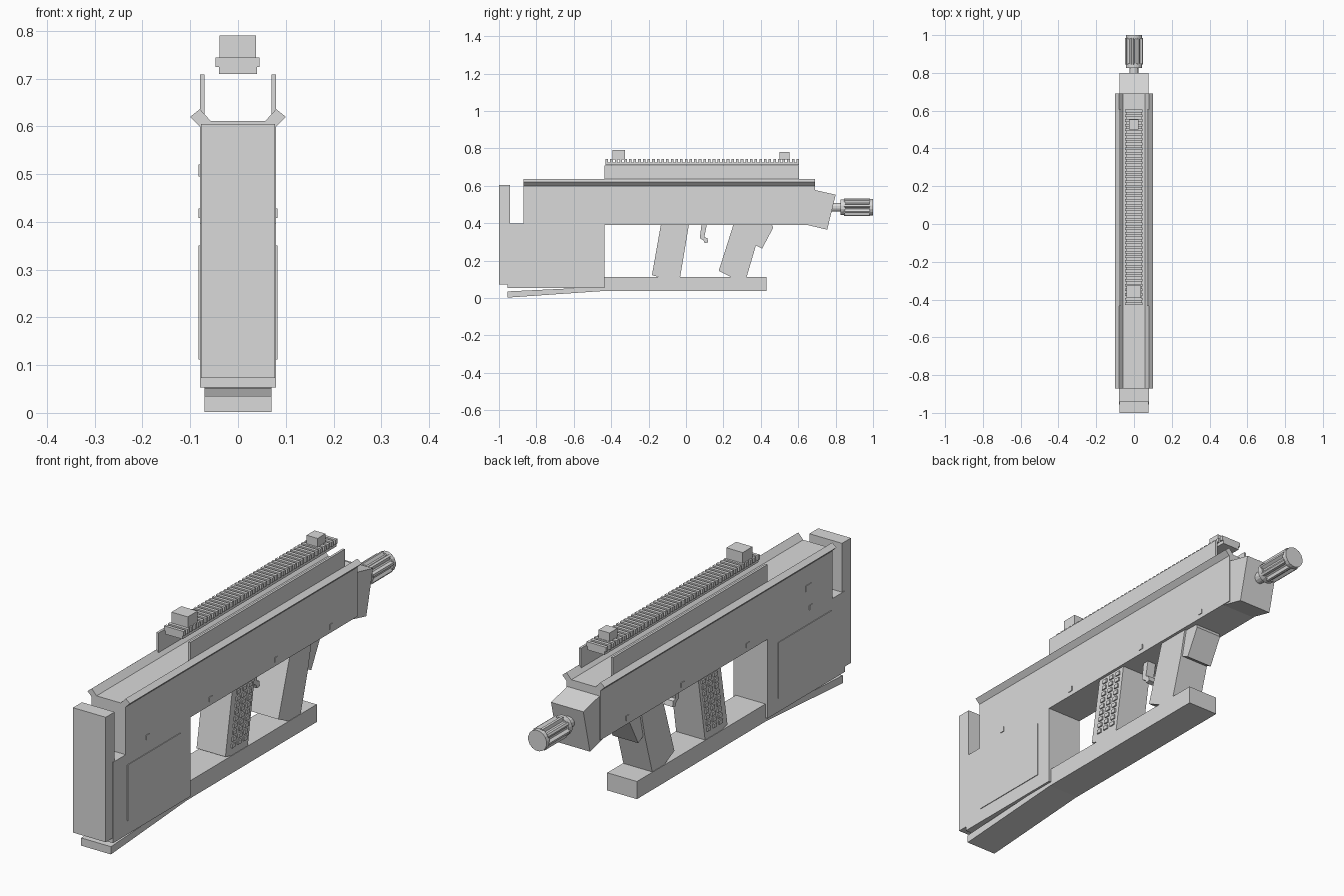
import bpy, bmesh, math
from mathutils import Vector

if "Cube" in bpy.data.objects:
    bpy.data.objects.remove(bpy.data.objects["Cube"])

grey = bpy.data.materials.new("matte grey")
grey.diffuse_color = (0.7, 0.7, 0.7, 1)
grey.use_nodes = True
grey.node_tree.nodes["Principled BSDF"].inputs["Base Color"].default_value = grey.diffuse_color


def finish(name, bm):
    bmesh.ops.recalc_face_normals(bm, faces=bm.faces)
    mesh = bpy.data.meshes.new(name)
    bm.to_mesh(mesh)
    bm.free()
    mesh.materials.append(grey)
    obj = bpy.data.objects.new(name, mesh)
    bpy.context.collection.objects.link(obj)
    return obj


def extrude(bm, points, offset):
    face = bm.faces.new([bm.verts.new(p) for p in points])
    res = bmesh.ops.extrude_face_region(bm, geom=[face], use_keep_orig=True)
    verts = [v for v in res["geom"] if isinstance(v, bmesh.types.BMVert)]
    bmesh.ops.translate(bm, verts=verts, vec=Vector(offset))


def side_profile(name, yz, half):
    """Side outline extruded across the width."""
    bm = bmesh.new()
    extrude(bm, [(-half, y, z) for y, z in yz], (2 * half, 0, 0))
    return finish(name, bm)


def long_profile(name, xz, y0, y1):
    """Cross-section extruded along the length."""
    bm = bmesh.new()
    extrude(bm, [(x, y0, z) for x, z in xz], (0, y1 - y0, 0))
    return finish(name, bm)


def boxes(name, items):
    """Several boxes (x0, x1, y0, y1, z0, z1) in one object."""
    bm = bmesh.new()
    for x0, x1, y0, y1, z0, z1 in items:
        extrude(bm, [(x0, y0, z0), (x1, y0, z0), (x1, y1, z0), (x0, y1, z0)],
                (0, 0, z1 - z0))
    return finish(name, bm)


# Receiver and stock
side_profile("receiver_and_stock", [
    (-0.955, 0.053), (-0.435, 0.053), (-0.435, 0.39), (0.69, 0.39),
    (0.69, 0.605), (-0.87, 0.605), (-0.87, 0.397), (-0.955, 0.397)], 0.08)
boxes("butt_plate", [(-0.077, 0.077, -1.0, -0.94, 0.073, 0.605)])
side_profile("nose_block", [
    (0.66, 0.58), (0.69, 0.577), (0.80, 0.552), (0.755, 0.365), (0.65, 0.39)], 0.076)

# Top channel with flared lips
half = [(0.08, 0.60), (0.10, 0.62), (0.08, 0.636), (0.057, 0.611)]
long_profile("top_channel", half + [(-x, z) for x, z in reversed(half)], -0.87, 0.69)
boxes("channel_side_plates", [(s * 0.075 - 0.005, s * 0.075 + 0.005,
                               -0.435, 0.605, 0.605, 0.709) for s in (-1, 1)])

# Toothed rail and sights
boxes("rail_base", [(-0.04, 0.04, -0.43, 0.605, 0.71, 0.725)])
teeth = 42
step = (1.035 - 0.014) / (teeth - 1)
boxes("rail_teeth", [(-0.047, 0.045, -0.43 + i * step, -0.416 + i * step, 0.724, 0.744)
                     for i in range(teeth)])
boxes("rear_sight", [(-0.039, 0.038, -0.392, -0.326, 0.74, 0.79)])
boxes("front_sight", [(-0.027, 0.025, 0.5, 0.553, 0.74, 0.78)])

# Lower bar and sloped shoe beneath the stock
boxes("lower_bar", [(-0.07, 0.07, -0.44, 0.43, 0.037, 0.112)])
side_profile("stock_shoe", [(-0.955, 0.002), (-0.43, 0.038), (-0.43, 0.058),
                            (-0.6, 0.052), (-0.955, 0.035)], 0.07)

# Grips
side_profile("rear_grip", [(-0.133, 0.40), (0.017, 0.40), (-0.032, 0.108),
                           (-0.13, 0.108), (-0.182, 0.122)], 0.068)
side_profile("front_grip", [(0.256, 0.40), (0.40, 0.40), (0.373, 0.278),
                            (0.323, 0.108), (0.25, 0.108), (0.175, 0.145)], 0.068)
side_profile("front_grip_wedge", [(0.36, 0.392), (0.46, 0.392), (0.466, 0.375),
                                  (0.407, 0.264), (0.36, 0.288)], 0.06)

# Grip studs: three slanted columns on each side
studs = []
for s in (-1, 1):
    for row in range(9):
        z = 0.145 + row * 0.027
        lean = (z - 0.11) * 0.166
        for col in range(3):
            y = -0.15 + lean + col * 0.04
            xs = sorted((s * 0.066, s * 0.074))
            studs.append((xs[0], xs[1], y, y + 0.023, z, z + 0.016))
boxes("grip_studs", studs)

# Trigger
side_profile("trigger", [(0.083, 0.395), (0.112, 0.395), (0.098, 0.325), (0.114, 0.32),
                         (0.119, 0.297), (0.10, 0.293), (0.094, 0.308), (0.074, 0.32)], 0.02)

# Raised stock panels and small pins
for s, side in ((1, "right"), (-1, "left")):
    x0, x1 = sorted((s * 0.079, s * 0.083))
    boxes(side + "_stock_panel", [(x0, x1, -0.86, -0.505, 0.112, 0.35)])
    pins = [(x0, x1, y, y + 0.02, 0.408, 0.428) for y in (-0.735, -0.31, 0.13, 0.5)]
    if s < 0:
        pins.append((x0, x1, -0.73, -0.69, 0.495, 0.52))
    boxes(side + "_pins", pins)

# Barrel and fluted muzzle
cz = 0.485


def ring(radii):
    n = len(radii)
    return [(r * math.cos(2 * math.pi * (i + 0.5) / n),
             cz + r * math.sin(2 * math.pi * (i + 0.5) / n)) for i, r in enumerate(radii)]


long_profile("barrel", ring([0.024] * 12), 0.74, 0.85)
long_profile("muzzle_collar", ring([0.043] * 16), 0.825, 0.85)
long_profile("muzzle_flutes", ring([0.047, 0.047, 0.036, 0.036] * 8), 0.845, 0.985)
long_profile("muzzle_tip", ring([0.044] * 16), 0.98, 1.0)
